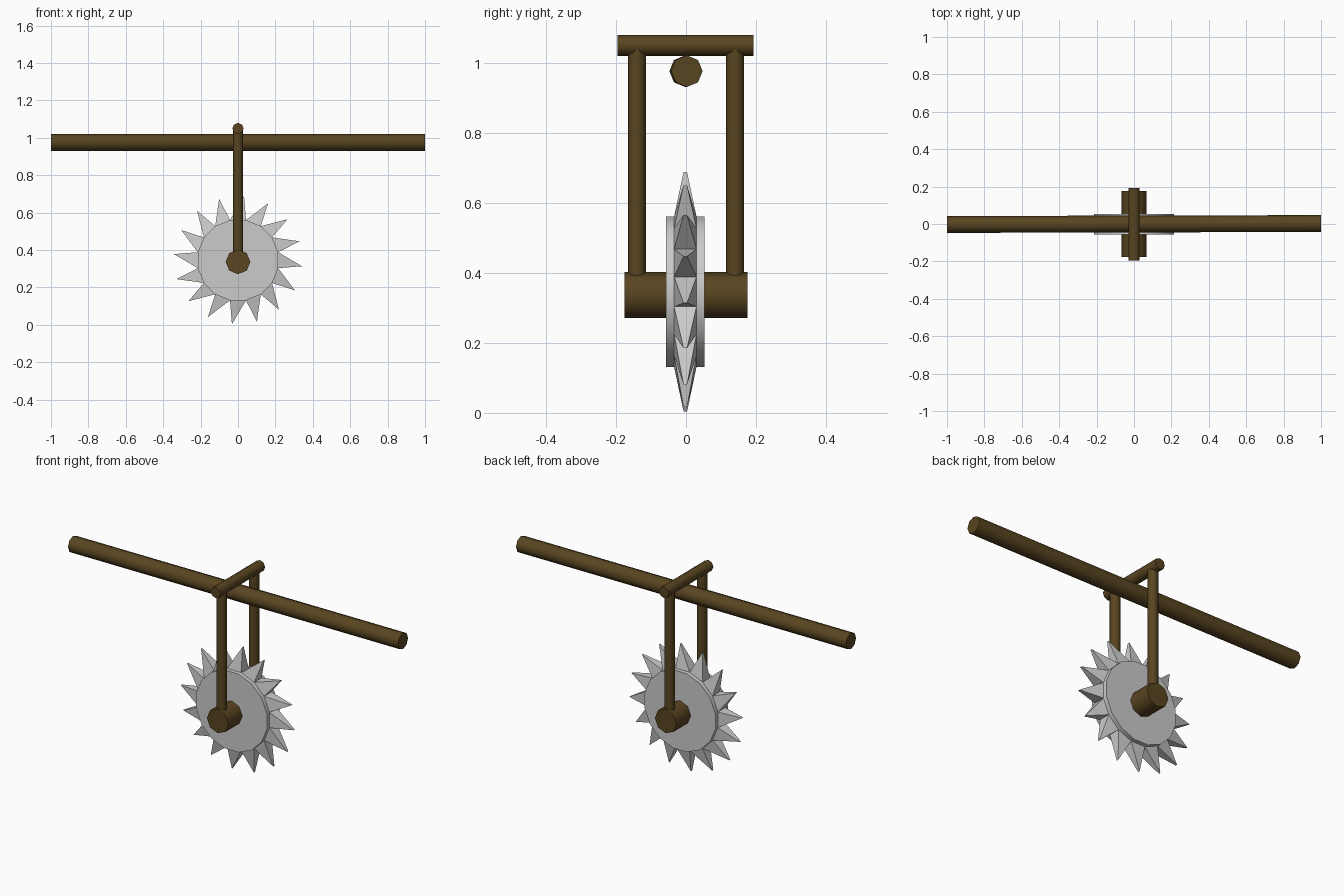
import bpy, bmesh
from math import pi, sin, cos, radians
from mathutils import Matrix

if "Cube" in bpy.data.objects:
    bpy.data.objects.remove(bpy.data.objects["Cube"])

wood = bpy.data.materials.new("dark_wood")
wood.diffuse_color = (0.1, 0.06, 0.015, 1)
wood.use_nodes = True
wood.node_tree.nodes["Principled BSDF"].inputs["Base Color"].default_value = wood.diffuse_color
HUB_Z, WHEEL_Z = 0.337, 0.346


def finish(name, bm, mat=None, smooth=True):
    bmesh.ops.recalc_face_normals(bm, faces=bm.faces)
    me = bpy.data.meshes.new(name)
    bm.to_mesh(me)
    bm.free()
    ob = bpy.data.objects.new(name, me)
    bpy.context.collection.objects.link(ob)
    if mat:
        me.materials.append(mat)
    if smooth:
        bpy.ops.object.select_all(action='DESELECT')
        ob.select_set(True)
        bpy.context.view_layer.objects.active = ob
        bpy.ops.object.shade_smooth_by_angle(angle=radians(60))
    return ob


def rod(name, axis, radius, length, centre, sides=8, spin=0.0, mat=wood):
    turn = {'X': Matrix.Rotation(pi / 2, 4, 'Y'),
            'Y': Matrix.Rotation(pi / 2, 4, 'X'),
            'Z': Matrix.Identity(4)}[axis]
    bm = bmesh.new()
    bmesh.ops.create_cone(bm, cap_ends=True, segments=sides, radius1=radius,
                          radius2=radius, depth=length,
                          matrix=Matrix.Translation(centre) @ turn @ Matrix.Rotation(spin, 4, 'Z'))
    return finish(name, bm, mat)


# wooden frame
beam = rod("long_handle", 'X', 0.045, 2.0, (0, 0, 0.976))
beam.rotation_euler.z = 0.0025
rod("top_crossbar", 'Y', 0.03, 0.388, (0, -0.001, 1.05))
rod("hub", 'Y', 0.066, 0.352, (0, 0, HUB_Z))
for side, y in (("front", -0.14), ("back", 0.14)):
    rod(side + "_post", 'Z', 0.026, 0.71, (0, y, 0.695))

# metal wheel
N = 16
R = 0.219
rod("wheel_disc", 'Y', R, 0.109, (0, -0.002, WHEEL_Z), sides=N, spin=pi / N, mat=None)

# raked saw teeth, one per disc facet
bm = bmesh.new()
for i in range(N):
    a = i * 2 * pi / N

    def ring(r, ang, y):
        return bm.verts.new((r * cos(ang), y - 0.002, WHEEL_Z + r * sin(ang)))

    lo = [ring(R, a - pi / N, y) for y in (-0.032, 0.032)]
    hi = [ring(R, a + pi / N, y) for y in (-0.032, 0.032)]
    tip = [ring(0.344, a - radians(5.4), y) for y in (-0.005, 0.005)]
    bm.faces.new((lo[0], lo[1], tip[1], tip[0]))
    bm.faces.new((hi[1], hi[0], tip[0], tip[1]))
    bm.faces.new((lo[0], tip[0], hi[0]))
    bm.faces.new((lo[1], hi[1], tip[1]))
    bm.faces.new((lo[0], hi[0], hi[1], lo[1]))
finish("saw_teeth", bm, smooth=False)
